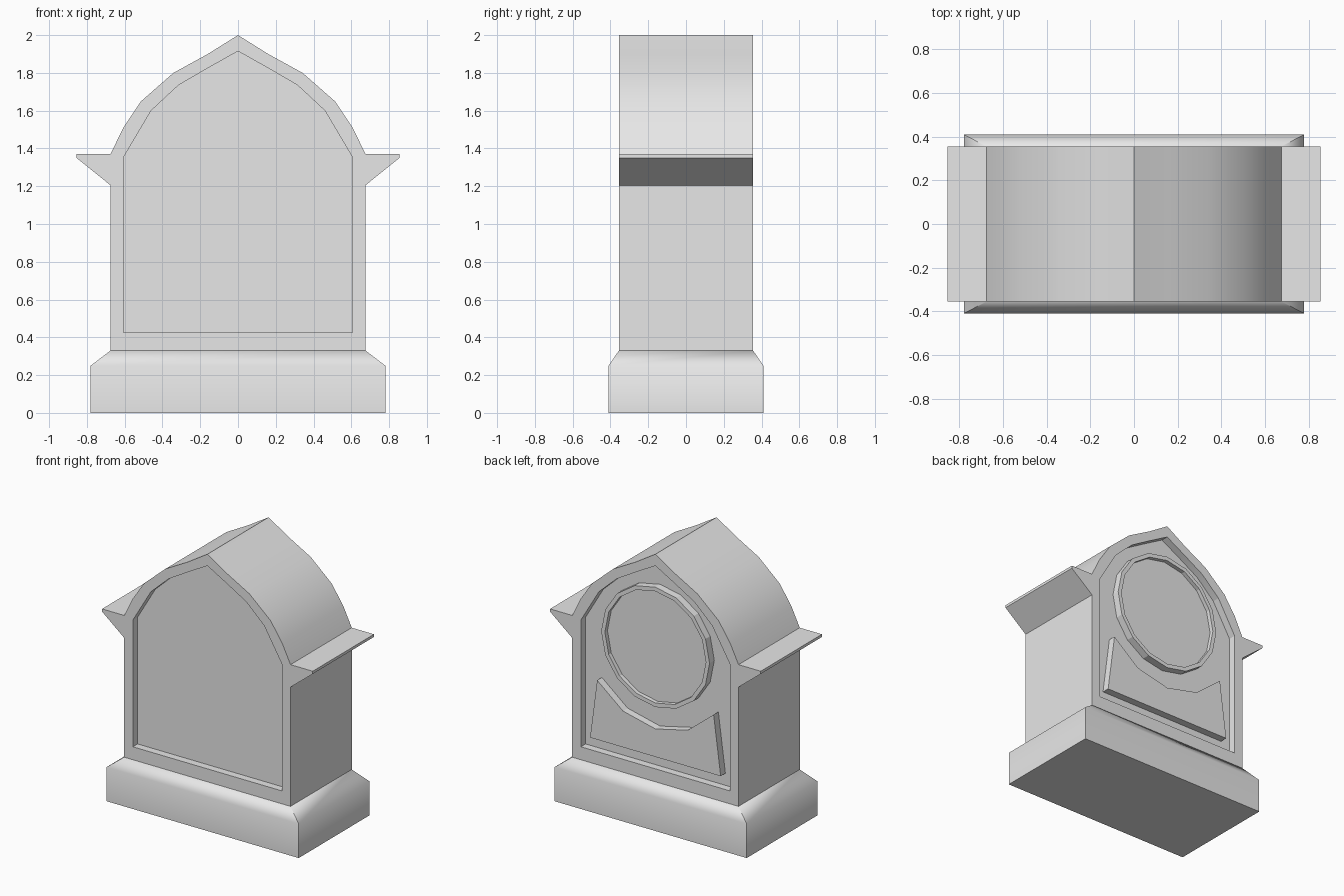
import bpy, bmesh
from math import radians, sin, cos, pi

cube = bpy.data.objects.get("Cube")
if cube:
    bpy.data.objects.remove(cube, do_unlink=True)

stone = bpy.data.materials.new("stone grey")
stone.use_nodes = True
GREY = (0.8, 0.8, 0.8, 1)
stone.diffuse_color = GREY
stone.node_tree.nodes["Principled BSDF"].inputs["Base Color"].default_value = GREY

HALF = 0.355      # half depth of the case
FLOOR = 0.3       # depth position of the recessed panels
DIAL_Z = 1.318


def finish(name, bm, angle):
    bmesh.ops.recalc_face_normals(bm, faces=bm.faces)
    mesh = bpy.data.meshes.new(name)
    bm.to_mesh(mesh)
    bm.free()
    mesh.materials.append(stone)
    obj = bpy.data.objects.new(name, mesh)
    bpy.context.collection.objects.link(obj)
    bpy.ops.object.select_all(action='DESELECT')
    obj.select_set(True)
    bpy.context.view_layer.objects.active = obj
    bpy.ops.object.shade_smooth_by_angle(angle=radians(angle))
    return obj


def mirrored(half):
    """Close a right-hand profile, listed bottom to top, across x = 0."""
    return half + [(-x, z) for x, z in reversed(half) if x > 0]


def loop(bm, points, y):
    return [bm.verts.new((x, y, z)) for x, z in points]


def bridge(bm, a, b):
    n = len(a)
    for i in range(n):
        j = (i + 1) % n
        bm.faces.new((a[i], a[j], b[j], b[i]))


def ring_fill(bm, outer, inner):
    """Fill the flat area between two closed loops."""
    edges = []
    for vs in (outer, inner):
        for i, v in enumerate(vs):
            w = vs[(i + 1) % len(vs)]
            edges.append(bm.edges.get((v, w)) or bm.edges.new((v, w)))
    bmesh.ops.triangle_fill(bm, edges=edges, use_beauty=True)


# Plinth with a sloped shoulder
bm = bmesh.new()
rings = []
for hx, hy, z in ((0.78, 0.41, 0), (0.78, 0.41, 0.25), (0.675, HALF, 0.33)):
    rings.append([bm.verts.new((sx * hx, sy * hy, z))
                  for sx, sy in ((-1, -1), (1, -1), (1, 1), (-1, 1))])
bridge(bm, rings[0], rings[1])
bridge(bm, rings[1], rings[2])
bm.faces.new(rings[0])
bm.faces.new(rings[2])
finish("plinth", bm, 56)

# Case with pointed roof, side eaves and a recess on both faces
outline = mirrored([(0.675, 0.325), (0.675, 1.205), (0.855, 1.35), (0.855, 1.37),
                    (0.675, 1.37), (0.607, 1.51), (0.513, 1.65), (0.342, 1.80),
                    (0.16, 1.90), (0, 2)])
recess = mirrored([(0.605, 0.425), (0.605, 1.355), (0.46, 1.6), (0.315, 1.735),
                   (0.155, 1.828), (0, 1.915)])
bm = bmesh.new()
shells = []
for side in (-1, 1):
    outer = loop(bm, outline, side * HALF)
    rim = loop(bm, recess, side * HALF)
    floor = loop(bm, recess, side * FLOOR)
    ring_fill(bm, outer, rim)
    bridge(bm, rim, floor)
    bm.faces.new(floor)
    shells.append(outer)
bridge(bm, *shells)
finish("case", bm, 15)

# Dial on the back: raised ring around a sunken face
SIDES = 16


def circle(r):
    return [(r * cos(2 * pi * i / SIDES), DIAL_Z + r * sin(2 * pi * i / SIDES))
            for i in range(SIDES)]


bm = bmesh.new()
foot = loop(bm, circle(0.44), FLOOR)
lip = loop(bm, circle(0.44), HALF)
inner = loop(bm, circle(0.41), HALF)
face = loop(bm, circle(0.41), 0.325)
for a, b in ((foot, lip), (lip, inner), (inner, face)):
    bridge(bm, a, b)
bm.faces.new(face)
finish("dial", bm, 10)

# Raised lower panel whose top edge curves around the dial
arc = [(0.6 * sin(radians(a)), DIAL_Z - 0.6 * cos(radians(a))) for a in (52, 26, 0)]
panel = mirrored([(0.53, 0.513)] + arc)
bm = bmesh.new()
back, front = loop(bm, panel, FLOOR), loop(bm, panel, HALF)
bridge(bm, back, front)
bm.faces.new(front)
finish("lower_panel", bm, 10)
